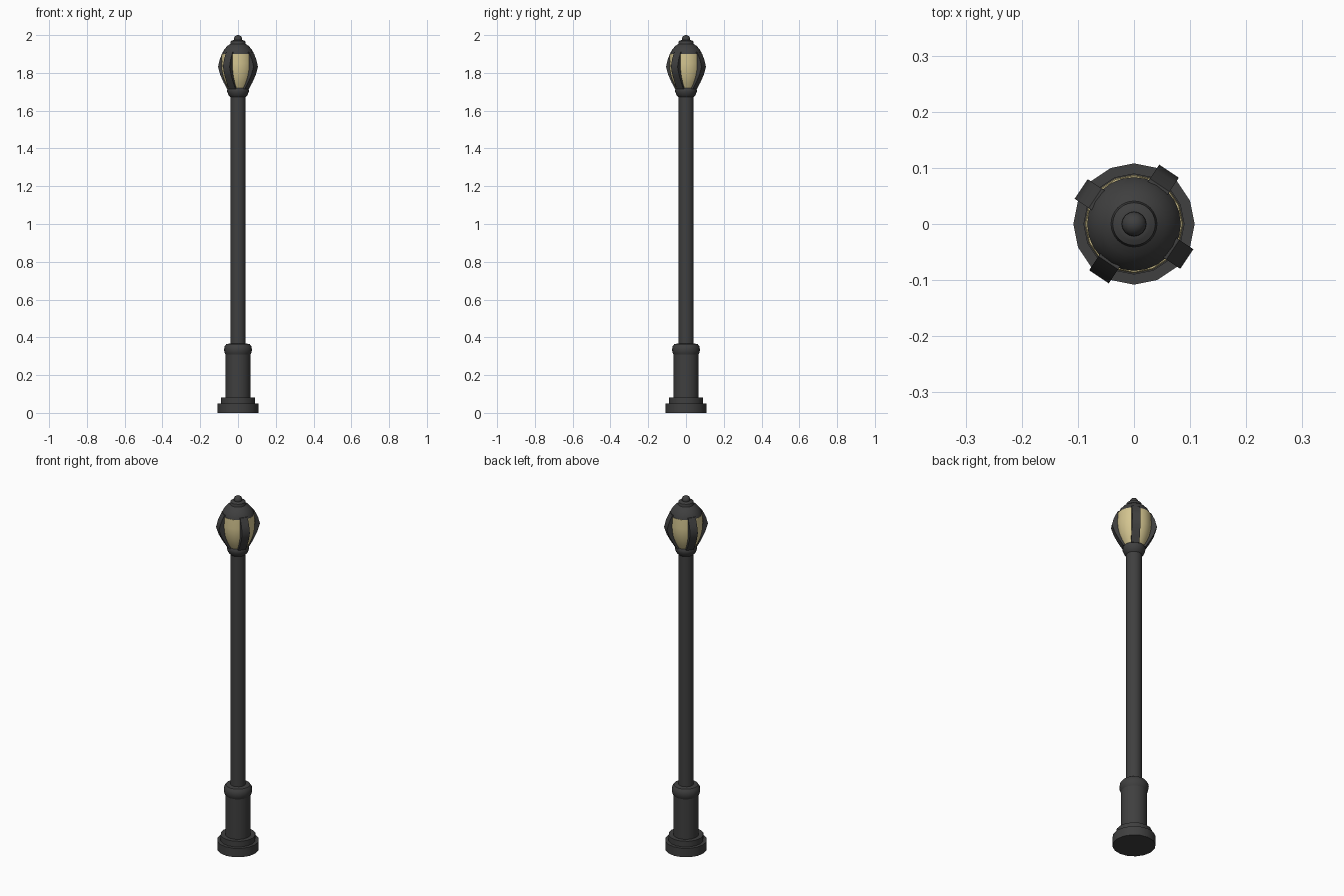
import bpy, bmesh, math
from mathutils import Vector

if "Cube" in bpy.data.objects:
    bpy.data.objects.remove(bpy.data.objects["Cube"])


def material(name, rgb):
    m = bpy.data.materials.new(name)
    m.diffuse_color = (*rgb, 1)
    m.use_nodes = True
    m.node_tree.nodes["Principled BSDF"].inputs["Base Color"].default_value = m.diffuse_color
    return m


iron = material("dark_iron", (0.05, 0.05, 0.05))
glow = material("warm_glass", (0.66, 0.56, 0.28))


def finish(name, bm, mat, smooth=35):
    bmesh.ops.recalc_face_normals(bm, faces=bm.faces)
    me = bpy.data.meshes.new(name)
    bm.to_mesh(me)
    bm.free()
    me.materials.append(mat)
    ob = bpy.data.objects.new(name, me)
    bpy.context.collection.objects.link(ob)
    if smooth:
        bpy.ops.object.select_all(action='DESELECT')
        ob.select_set(True)
        bpy.context.view_layer.objects.active = ob
        bpy.ops.object.shade_smooth_by_angle(angle=math.radians(smooth))
    return ob


def lathe(name, profile, mat, sides=16):
    """Revolve (radius, z) points about z and cap both ends."""
    bm = bmesh.new()
    rings = [[bm.verts.new((r * math.cos(2 * math.pi * i / sides),
                            r * math.sin(2 * math.pi * i / sides), z))
              for i in range(sides)] for r, z in profile]
    for a, b in zip(rings, rings[1:]):
        for i in range(sides):
            j = (i + 1) % sides
            bm.faces.new((a[i], a[j], b[j], b[i]))
    bm.faces.new(rings[0])
    bm.faces.new(rings[-1])
    return finish(name, bm, mat)


# Stepped foot, pedestal and its rounded ring
lathe("base_plinth", [(0.108, 0), (0.108, 0.05), (0.09, 0.05), (0.09, 0.082),
                      (0.066, 0.082)], iron)
lathe("pedestal", [(0.066, 0.07), (0.066, 0.32)], iron)
lathe("pedestal_ring", [(0.064, 0.305), (0.071, 0.318), (0.074, 0.335),
                        (0.071, 0.352), (0.062, 0.364), (0.04, 0.368)], iron)
# Pole and lantern collar
lathe("pole", [(0.04, 0.35), (0.04, 1.69)], iron)
lathe("lantern_collar", [(0.04, 1.672), (0.05, 1.682), (0.057, 1.70),
                         (0.057, 1.712), (0.05, 1.724)], iron)
# Glass body
glass = [(0.05, 1.715), (0.066, 1.745), (0.079, 1.78), (0.087, 1.82),
         (0.088, 1.85), (0.086, 1.90)]
lathe("lantern_glass", glass, glow)
# Domed cap and finial
lathe("lantern_cap", [(0.084, 1.897), (0.082, 1.905), (0.072, 1.925),
                      (0.056, 1.943), (0.041, 1.953), (0.038, 1.968),
                      (0.03, 1.972), (0.024, 1.974)], iron, 24)
bm = bmesh.new()
bmesh.ops.create_uvsphere(bm, u_segments=16, v_segments=10, radius=0.022)
bmesh.ops.translate(bm, verts=bm.verts, vec=(0, 0, 1.978))
finish("finial_ball", bm, iron, 60)

# Four curved ribs around the glass: (inner radius, outer radius, z)
rib = [(0.04, 0.056, 1.715), (0.062, 0.078, 1.75), (0.078, 0.099, 1.79),
       (0.084, 0.113, 1.832), (0.08, 0.102, 1.872), (0.064, 0.083, 1.91)]
for k in range(4):
    ang = math.radians(56.5 + 90 * k)
    out = Vector((math.cos(ang), math.sin(ang), 0))
    side = Vector((-out.y, out.x, 0)) * 0.021
    bm = bmesh.new()
    rows = []
    for ri, ro, z in rib:
        up = Vector((0, 0, z))
        rows.append([bm.verts.new(p + up) for p in
                     (out * ri - side, out * ro - side,
                      out * ro + side, out * ri + side)])
    for a, b in zip(rows, rows[1:]):
        for i in range(4):
            j = (i + 1) % 4
            bm.faces.new((a[i], a[j], b[j], b[i]))
    bm.faces.new(rows[0])
    bm.faces.new(rows[-1])
    finish(f"lantern_rib_{k + 1}", bm, iron)
